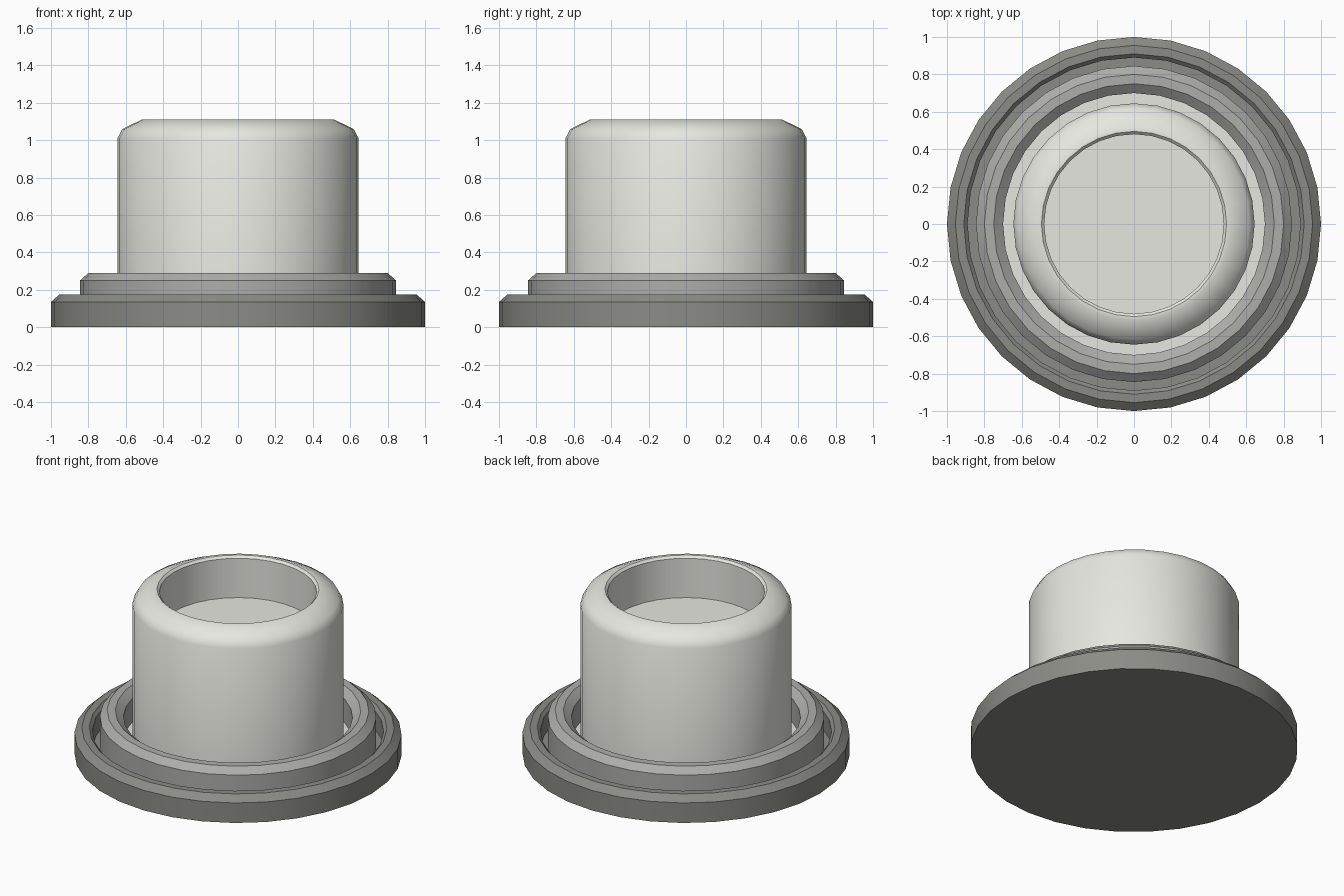
import bpy, bmesh, math

if "Cube" in bpy.data.objects:
    bpy.data.objects.remove(bpy.data.objects["Cube"])

SIDES = 32


def lathe(name, profile, grey=None):
    """Revolve a profile of (radius, z) points, capping both ends."""
    bm = bmesh.new()
    rings = []
    for r, z in profile:
        rings.append([bm.verts.new((r * math.cos(2 * math.pi * i / SIDES),
                                    r * math.sin(2 * math.pi * i / SIDES), z))
                      for i in range(SIDES)])
    for a, b in zip(rings, rings[1:]):
        for i in range(SIDES):
            j = (i + 1) % SIDES
            bm.faces.new((a[i], a[j], b[j], b[i]))
    bm.faces.new(rings[0][::-1])
    bm.faces.new(rings[-1])
    bmesh.ops.recalc_face_normals(bm, faces=bm.faces)
    mesh = bpy.data.meshes.new(name)
    bm.to_mesh(mesh)
    bm.free()
    obj = bpy.data.objects.new(name, mesh)
    bpy.context.collection.objects.link(obj)
    if grey:
        mat = bpy.data.materials.new(name + "_grey")
        mat.diffuse_color = grey
        mat.use_nodes = True
        mat.node_tree.nodes["Principled BSDF"].inputs["Base Color"].default_value = mat.diffuse_color
        mesh.materials.append(mat)
    bpy.ops.object.select_all(action='DESELECT')
    obj.select_set(True)
    bpy.context.view_layer.objects.active = obj
    bpy.ops.object.shade_smooth_by_angle(angle=math.radians(38))
    return obj


# Wide outer dish with chamfered rim
lathe("base_dish", [(1.0, 0), (1.0, 0.135), (0.955, 0.175), (0.91, 0.175),
                    (0.89, 0.155), (0.89, 0.03)], (0.26, 0.26, 0.24, 1))

# Middle dish nested inside the base
lathe("middle_dish", [(0.845, 0.01), (0.845, 0.25), (0.80, 0.29), (0.75, 0.29),
                      (0.70, 0.25), (0.70, 0.06)], (0.42, 0.42, 0.40, 1))

# Tall inner cup with foot flange, rounded shoulder and recessed top
lathe("inner_cup", [(0.70, 0.05), (0.70, 0.09), (0.645, 0.09), (0.645, 1.01),
                    (0.618, 1.06), (0.515, 1.11), (0.495, 1.11),
                    (0.48, 1.095), (0.48, 0.83)], (0.80, 0.80, 0.75, 1))
